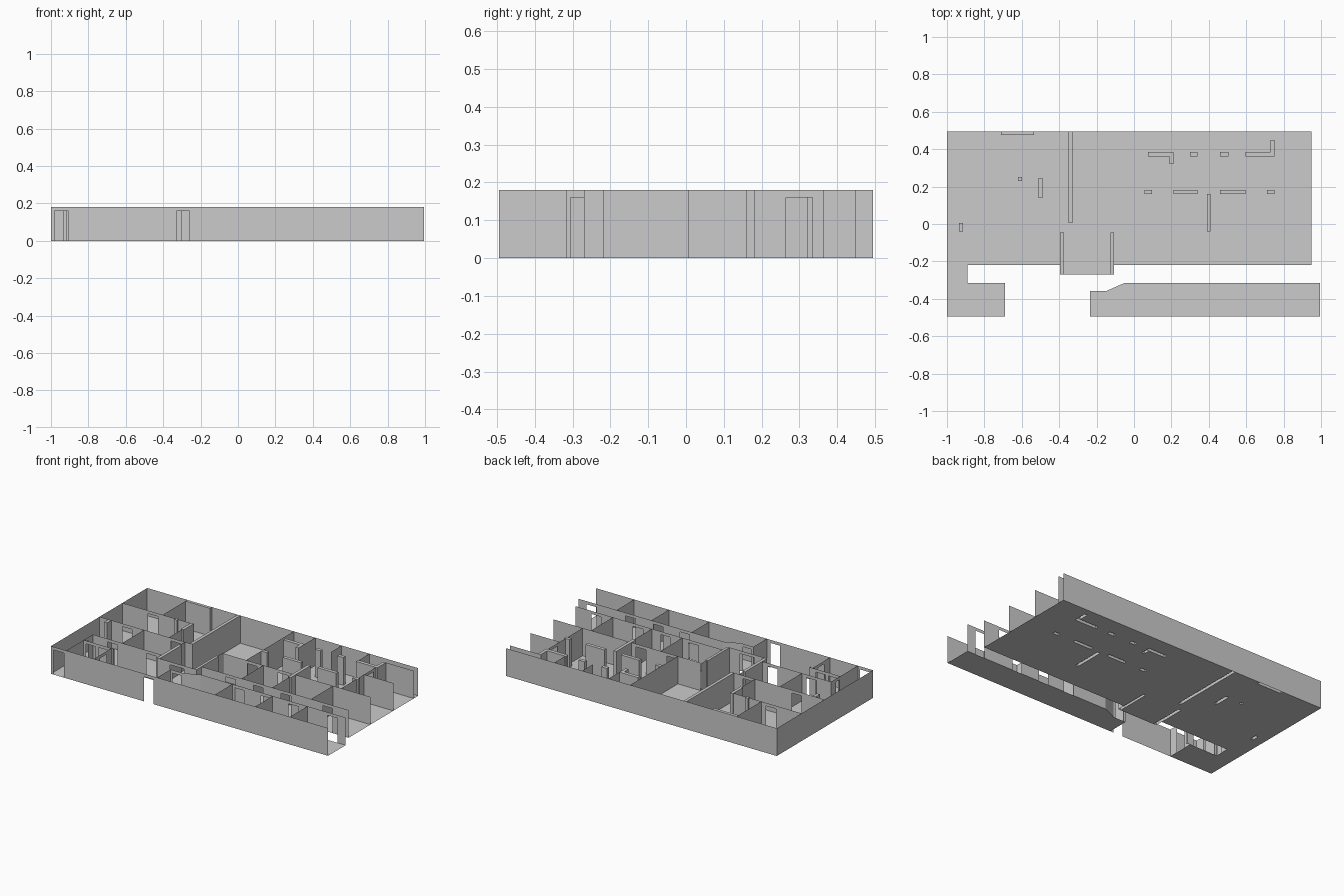
import bpy, bmesh
from mathutils import Vector

if "Cube" in bpy.data.objects:
    bpy.data.objects.remove(bpy.data.objects["Cube"])

H, DOOR_H = 0.18, 0.16


def make(name, faces):
    """One object from a list of polygons, welded together."""
    bm = bmesh.new()
    for f in faces:
        bm.faces.new([bm.verts.new(p) for p in f])
    bmesh.ops.remove_doubles(bm, verts=bm.verts, dist=1e-5)
    me = bpy.data.meshes.new(name)
    bm.to_mesh(me)
    bm.free()
    ob = bpy.data.objects.new(name, me)
    bpy.context.collection.objects.link(ob)
    return ob


def sheet(a, b, doors=()):
    """Thin upright wall from a to b; doors are (start, end) along x or y."""
    a, b = Vector(a), Vector(b)
    k = 0 if abs(b.x - a.x) > abs(b.y - a.y) else 1
    cuts, out = [(a[k], 0)], []
    for d0, d1 in sorted(doors):
        cuts += [(d0, DOOR_H), (d1, 0)]
    cuts.append((b[k], 0))
    for (s, z), (e, _) in zip(cuts, cuts[1:]):
        p, q = (a.lerp(b, (t - a[k]) / (b[k] - a[k])) for t in (s, e))
        out.append([(p.x, p.y, z), (q.x, q.y, z), (q.x, q.y, H), (p.x, p.y, H)])
    return out


def walls_x(y, x0, x1, *doors):
    return sheet((x0, y), (x1, y), doors)


def walls_y(x, y0, y1, *doors):
    return sheet((x, y0), (x, y1), doors)


def door(c, w=0.07):
    return (c - w / 2, c + w / 2)


def thick(x0, x1, y0, y1):
    """Hollow thick wall: four sides and a cap."""
    c = [(x0, y0), (x1, y0), (x1, y1), (x0, y1)]
    out = [[(*c[i], 0), (*c[(i + 1) % 4], 0), (*c[(i + 1) % 4], H), (*c[i], H)]
           for i in range(4)]
    return out + [[(*p, H) for p in c]]


# Thick walls and pillars: x0, x1, y0, y1
THICK = [
    (-0.71, -0.535, 0.475, 0.495), (-0.35, -0.33, 0.005, 0.495),
    (-0.62, -0.60, 0.23, 0.25), (-0.51, -0.49, 0.14, 0.245),
    (-0.935, -0.915, -0.04, 0.005),
    (-0.395, -0.375, -0.27, -0.045), (-0.125, -0.108, -0.27, -0.045),
    (0.39, 0.41, -0.04, 0.16),
    (0.055, 0.095, 0.16, 0.182), (0.21, 0.34, 0.16, 0.182),
    (0.46, 0.595, 0.16, 0.182), (0.71, 0.75, 0.16, 0.182),
    (0.075, 0.21, 0.362, 0.385), (0.19, 0.21, 0.32, 0.362),
    (0.30, 0.34, 0.362, 0.385), (0.46, 0.505, 0.362, 0.385),
    (0.595, 0.75, 0.362, 0.385), (0.73, 0.75, 0.385, 0.45),
]
make("thick_walls", [f for t in THICK for f in thick(*t)])

# Main floor, split into cells so the thick walls leave holes
xs = sorted({-1, 0.95} | {v for t in THICK for v in t[:2]})
ys = sorted({-0.22, 0.495} | {v for t in THICK for v in t[2:]})
cells = []
for x0, x1 in zip(xs, xs[1:]):
    for y0, y1 in zip(ys, ys[1:]):
        cx, cy = (x0 + x1) / 2, (y0 + y1) / 2
        hole = any(a < cx < b and c < cy < d for a, b, c, d in THICK)
        outside = cy < -0.22 and not -0.395 < cx < -0.108
        if not hole and not outside:
            cells.append([(x0, y0, 0), (x1, y0, 0), (x1, y1, 0), (x0, y1, 0)])
floor = make("main_floor", cells)
bm = bmesh.new()
bm.from_mesh(floor.data)
bmesh.ops.dissolve_limit(bm, angle_limit=0.01, verts=bm.verts, edges=bm.edges)
bmesh.ops.triangulate(bm, faces=bm.faces)
bm.to_mesh(floor.data)
bm.free()

# Front floors on either side of the entrance
LEFT = [(-1, -0.495), (-0.69, -0.495), (-0.69, -0.315), (-0.89, -0.315),
        (-0.89, -0.22), (-1, -0.22)]
RIGHT = [(-0.235, -0.495), (0.995, -0.495), (0.995, -0.315), (-0.05, -0.315),
         (-0.145, -0.357), (-0.235, -0.357)]
make("left_front_floor", [[(*p, 0) for p in LEFT]])
make("right_front_floor", [[(*p, 0) for p in RIGHT]])

# Outer walls, open on the right
make("front_wall", walls_x(-0.495, -1, 0.995, (-0.98, -0.905), (-0.33, -0.26)))
make("left_wall", walls_y(-1, -0.495, 0.495))
make("back_wall", walls_x(0.495, -1, 0.95))

# Corridor walls
make("corridor_back_wall",
     walls_x(-0.22, -0.89, -0.395, door(-0.75), door(-0.47))
     + walls_x(-0.27, -0.375, -0.125, door(-0.25, 0.1))
     + walls_x(-0.22, -0.108, 0.95, door(0.1), door(0.3), door(0.5), door(0.8)))
make("corridor_end_wall", walls_y(-0.89, -0.315, -0.22, (-0.305, -0.27)))
make("corridor_front_wall",
     walls_x(-0.315, -0.89, -0.69, door(-0.84), door(-0.75))
     + walls_x(-0.315, -0.05, 0.995, door(0.23), door(0.42), door(0.62), door(0.9)))

# Entrance surround with the slanted corner
make("entrance_walls",
     walls_y(-0.235, -0.495, -0.357) + walls_x(-0.357, -0.235, -0.145, door(-0.19, 0.06))
     + sheet((-0.145, -0.357), (-0.05, -0.315))
     + walls_y(-0.69, -0.495, -0.315, door(-0.40))
     + walls_x(-0.315, -0.69, -0.67) + walls_y(-0.67, -0.33, -0.315))

# Front room dividers
for i, x in enumerate((-0.89, 0.18, 0.47, 0.72)):
    make(f"front_divider_{i}", walls_y(x, -0.495, -0.315))

# Middle band of rooms
make("middle_wall", walls_x(0.005, -0.108, 0.39, door(0.1), door(0.32))
     + walls_x(0.005, 0.41, 0.95))
for i, x in enumerate((0.18, 0.40, 0.68)):
    make(f"middle_divider_{i}", walls_y(x, -0.22, -0.04 if x == 0.40 else 0.005))
make("hall_side_walls", walls_y(-0.385, -0.045, 0.005) + walls_y(-0.116, -0.045, 0.005))

# Left rooms
make("left_cross_walls", walls_x(0.24, -1, -0.62, door(-0.78))
     + walls_x(0.24, -0.60, -0.51)
     + walls_x(0.005, -0.915, -0.35, door(-0.8), door(-0.45)) + walls_x(0.005, -1, -0.935))
make("left_dividers", walls_y(-0.71, 0.24, 0.495) + walls_y(-0.5, 0.005, 0.14)
     + walls_y(-0.68, -0.22, 0.005))

# Right rear rooms
make("rear_dividers", walls_y(0.055, 0.182, 0.495) + walls_y(0.21, 0.385, 0.495)
     + walls_y(0.40, 0.385, 0.495) + walls_y(0.60, 0.385, 0.495)
     + walls_y(0.74, 0.182, 0.362, door(0.3)) + walls_y(0.74, 0.005, 0.16)
     + walls_y(0.055, 0.005, 0.16))
make("rear_end_walls", walls_x(0.24, 0.74, 0.95) + walls_x(0.45, 0.73, 0.95))
